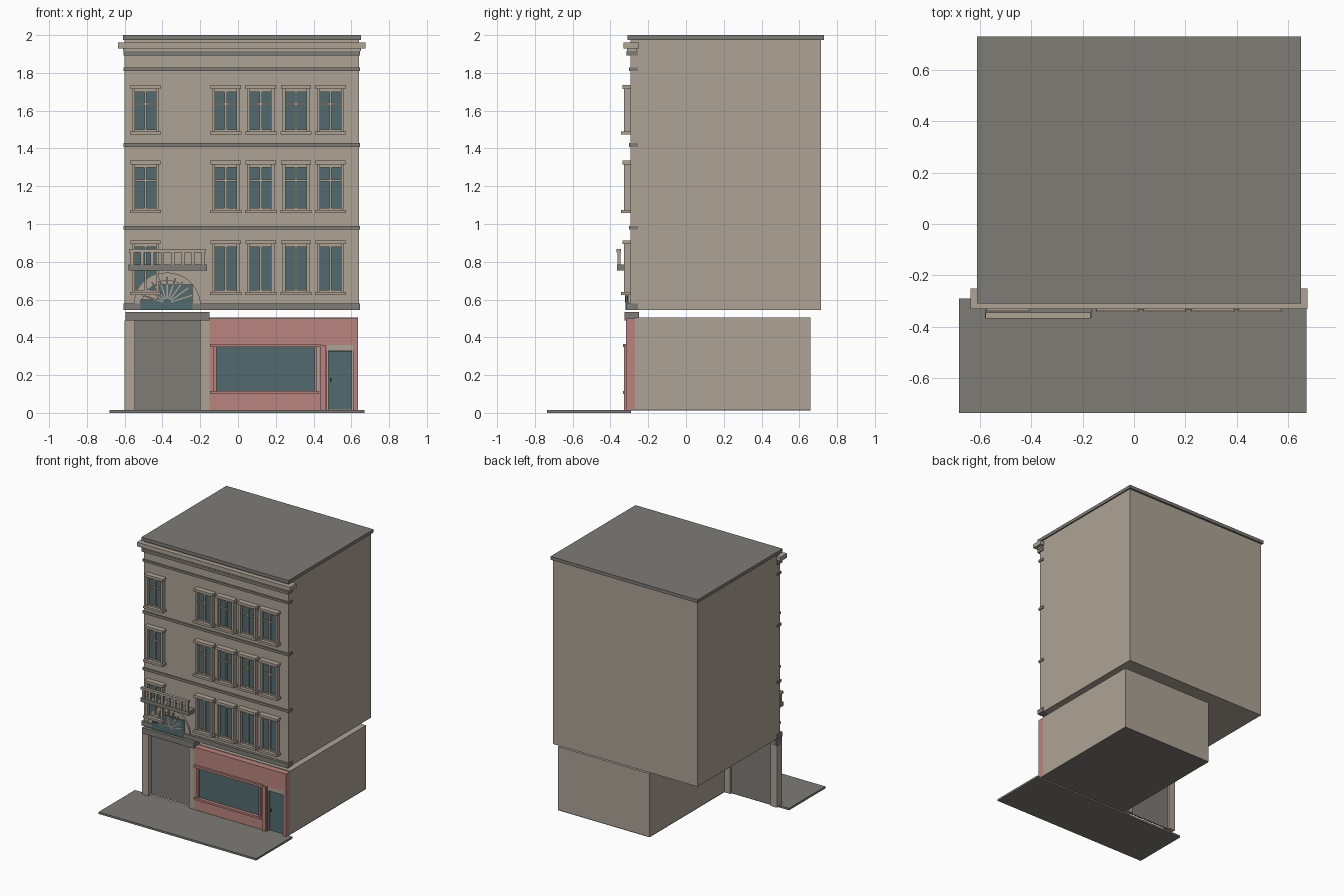
import bpy, bmesh, math
from mathutils import Matrix, Vector


def material(name, rgb):
    m = bpy.data.materials.new(name)
    m.diffuse_color = (*rgb, 1)
    return m


STONE = material("warm_stone", (0.42, 0.365, 0.305))
GREY = material("grey_stone", (0.21, 0.20, 0.18))
PINK = material("pink_paint", (0.49, 0.235, 0.215))
GLASS = material("teal_glass", (0.085, 0.147, 0.16))
DARK = material("dark_metal", (0.04, 0.04, 0.04))


def finish(name, bm, mat):
    mesh = bpy.data.meshes.new(name)
    bmesh.ops.recalc_face_normals(bm, faces=bm.faces)
    bm.to_mesh(mesh)
    bm.free()
    mesh.materials.append(mat)
    ob = bpy.data.objects.new(name, mesh)
    bpy.context.collection.objects.link(ob)
    return ob


def boxes(name, mat, *bounds):
    """One object from boxes given as (x0, x1, y0, y1, z0, z1)."""
    bm = bmesh.new()
    for x0, x1, y0, y1, z0, z1 in bounds:
        mid = Vector(((x0 + x1) / 2, (y0 + y1) / 2, (z0 + z1) / 2))
        size = Matrix.Diagonal((x1 - x0, y1 - y0, z1 - z0, 1))
        bmesh.ops.create_cube(bm, size=1, matrix=Matrix.Translation(mid) @ size)
    return finish(name, bm, mat)


WALL = -0.295

# Main masses
boxes("pavement", GREY, (-0.68, 0.67, -0.735, -0.29, 0, 0.015))
boxes("upper_block", STONE, (-0.60, 0.64, WALL, 0.715, 0.545, 1.975))
boxes("roof", GREY, (-0.61, 0.65, -0.31, 0.73, 1.975, 2.0))
boxes("shop_block", STONE, (-0.15, 0.635, -0.27, 0.66, 0.02, 0.505))
boxes("shop_floor", GREY, (-0.15, 0.635, -0.29, 0.66, 0.012, 0.02))

# Horizontal bands and cornice
for name, z0, z1, front in (("base_band", 0.545, 0.58, -0.315),
                            ("lower_band", 0.97, 0.99, -0.303),
                            ("middle_band", 1.408, 1.428, -0.303),
                            ("upper_band", 1.81, 1.828, -0.303),
                            ("frieze_band", 1.892, 1.915, -0.315)):
    boxes(name, GREY, (-0.607, 0.647, front, -0.255, z0, z1))
boxes("cornice", STONE, (-0.635, 0.675, -0.33, -0.25, 1.93, 1.962))
boxes("cornice_core", STONE, (-0.61, 0.65, -0.312, -0.26, 1.915, 1.93))

# Upper windows: glass, frame with bars, sill and lintel
for row, (z0, z1) in enumerate(((0.64, 0.893), (1.075, 1.315), (1.49, 1.715)), 1):
    for col, x in enumerate((-0.49, -0.065, 0.12, 0.307, 0.49), 1):
        tag = f"{row}_{col}"
        boxes(f"window_glass_{tag}", GLASS,
              (x - 0.06, x + 0.06, -0.306, WALL, z0, z1))
        parts = [(x + s * 0.064 - 0.008, x + s * 0.064 + 0.008, -0.328, WALL, z0, z1)
                 for s in (-1, 1)]
        parts += [(x - 0.006, x + 0.006, -0.318, WALL, z0, z1),
                  (x - 0.058, x + 0.058, -0.318, WALL, z0, z0 + 0.01),
                  (x - 0.058, x + 0.058, -0.318, WALL, z1 - 0.016, z1)]
        if row > 1:
            zr = z0 + (z1 - z0) * 0.65
            parts.append((x - 0.058, x + 0.058, -0.315, WALL, zr - 0.005, zr + 0.005))
        boxes(f"window_frame_{tag}", STONE, *parts)
        boxes(f"window_sill_{tag}", STONE,
              (x - 0.083, x + 0.083, -0.343, WALL, z0 - 0.017, z0))
        boxes(f"window_lintel_{tag}", STONE,
              (x - 0.08, x + 0.08, -0.336, WALL, z1, z1 + 0.02))

# Balcony with balusters
boxes("balcony_slab", GREY, (-0.58, -0.165, -0.365, WALL, 0.755, 0.785))
boxes("balcony_rail", STONE, (-0.578, -0.17, -0.367, -0.345, 0.85, 0.868))
bars = [-0.56 + i * 0.0535 for i in range(8)]
boxes("balusters", STONE,
      *[(x - 0.009, x + 0.009, -0.362, -0.346, 0.785, 0.85) for x in bars])

# Arched surround over the entrance
CX, CZ, STEPS = -0.375, 0.565, 20
bm = bmesh.new()
rings = []
for i in range(STEPS + 1):
    a = math.pi * i / STEPS
    rings.append([bm.verts.new((CX + r * math.cos(a), y, CZ + r * math.sin(a)))
                  for r, y in ((0.135, WALL), (0.135, -0.308), (0.178, -0.308), (0.178, WALL))])
for a, b in zip(rings, rings[1:]):
    for k in range(4):
        bm.faces.new((a[k], a[(k + 1) % 4], b[(k + 1) % 4], b[k]))
bm.faces.new(rings[0])
bm.faces.new(rings[-1])
finish("entrance_arch", bm, STONE)

# Fanlight glass and its radiating bars
boxes("fanlight_glass", GLASS, (-0.515, -0.24, -0.319, -0.31, 0.545, 0.60),
      (-0.43, -0.24, -0.319, -0.31, 0.60, 0.68))
bm = bmesh.new()
for i in range(1, 10):
    a = math.pi * i / 10
    place = (Matrix.Translation((CX, -0.315, CZ + 0.015)) @ Matrix.Rotation(-a, 4, 'Y')
             @ Matrix.Translation((0.082, 0, 0)) @ Matrix.Diagonal((0.115, 0.014, 0.007, 1)))
    bmesh.ops.create_cube(bm, size=1, matrix=place)
finish("fanlight_bars", bm, STONE)

# Entrance
boxes("entrance_pillars", STONE, (-0.60, -0.545, -0.315, -0.255, 0.012, 0.49),
      (-0.20, -0.15, -0.315, -0.255, 0.012, 0.49))
boxes("entrance_header", GREY, (-0.595, -0.15, -0.325, -0.25, 0.49, 0.535))
boxes("entrance_panel", GREY, (-0.545, -0.20, -0.28, -0.27, 0.012, 0.49))

# Shop front, built around the window and door openings
F, B = -0.317, -0.27
boxes("shop_front", PINK,
      (-0.15, 0.635, F, B, 0.36, 0.50), (-0.15, 0.43, F, B, 0.015, 0.105),
      (-0.15, -0.125, F, B, 0.105, 0.36), (0.43, 0.472, F, B, 0.015, 0.36),
      (0.608, 0.635, F, B, 0.015, 0.36))
boxes("shop_window_glass", GLASS, (-0.125, 0.415, -0.308, B, 0.105, 0.36))
boxes("shop_window_frame", PINK,
      (-0.147, 0.437, -0.333, -0.305, 0.348, 0.365), (-0.147, 0.43, -0.333, -0.305, 0.10, 0.115),
      (-0.132, -0.115, -0.325, -0.305, 0.115, 0.348), (0.405, 0.417, -0.325, -0.305, 0.115, 0.348))
boxes("shop_window_jamb", STONE, (0.417, 0.432, -0.31, B, 0.105, 0.348))
boxes("shop_pilaster", PINK, (0.437, 0.466, -0.328, F, 0.015, 0.358))

# Shop door
boxes("shop_door", GLASS, (0.48, 0.60, -0.295, B, 0.02, 0.328))
boxes("shop_door_frame", STONE, (0.472, 0.48, -0.308, B, 0.015, 0.335),
      (0.60, 0.608, -0.308, B, 0.015, 0.335), (0.472, 0.608, -0.315, B, 0.33, 0.36))
boxes("door_handle", DARK, (0.488, 0.494, -0.303, -0.295, 0.165, 0.185))
